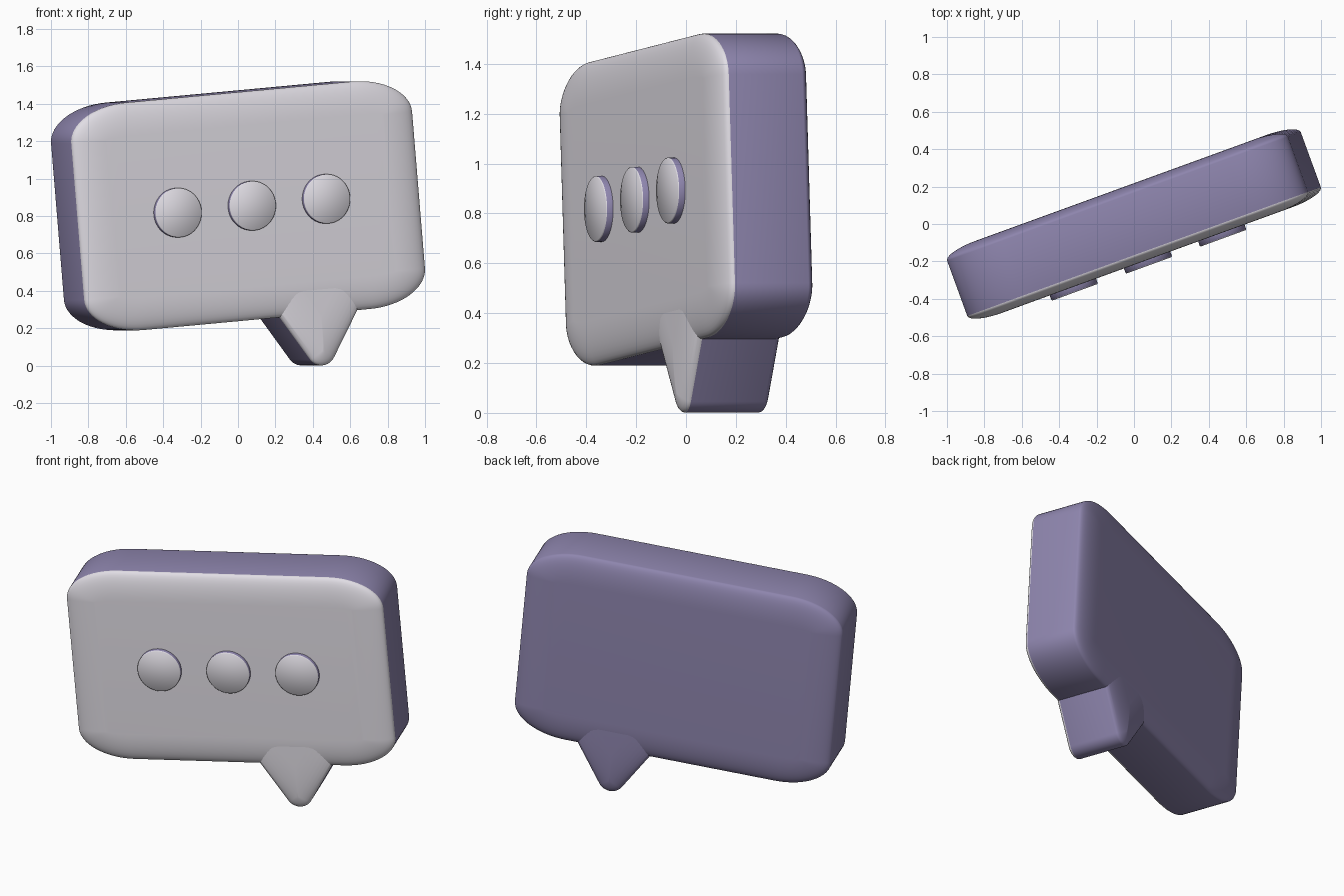
import bpy, bmesh, math

if "Cube" in bpy.data.objects:
    bpy.data.objects.remove(bpy.data.objects["Cube"])

YAW, ROLL, LIFT = math.radians(20), math.radians(-5), 0.855
EDGE, BULGE, SOFT = 0.157, 0.048, 0.18   # half thickness at rim, pillow height, pillow width


def material(name, colour):
    m = bpy.data.materials.new(name)
    m.diffuse_color = (*colour, 1)
    m.use_nodes = True
    m.node_tree.nodes["Principled BSDF"].inputs["Base Color"].default_value = m.diffuse_color
    return m


violet = material("violet", (0.27, 0.235, 0.42))
pale = material("pale_grey", (0.75, 0.725, 0.78))


def lofted(name, outline, rings, front_depth):
    """Loft outline(inset) through (inset, depth) rings; faces past front_depth are pale."""
    bm = bmesh.new()
    loops = [[bm.verts.new((a, -depth, b)) for a, b in outline(inset)]
             for inset, depth in rings]
    bm.faces.new(loops[0])
    bm.faces.new(loops[-1]).material_index = 1
    for (lo, hi, ring) in zip(loops, loops[1:], rings):
        for i in range(len(lo)):
            j = (i + 1) % len(lo)
            f = bm.faces.new((lo[i], lo[j], hi[j], hi[i]))
            f.material_index = 1 if ring[1] >= front_depth - 1e-5 else 0
    bmesh.ops.recalc_face_normals(bm, faces=bm.faces)
    me = bpy.data.meshes.new(name)
    bm.to_mesh(me)
    bm.free()
    me.materials.append(violet)
    me.materials.append(pale)
    ob = bpy.data.objects.new(name, me)
    bpy.context.collection.objects.link(ob)
    ob.rotation_euler = (0, ROLL, YAW)
    ob.location = (0, 0, LIFT)
    bpy.ops.object.select_all(action='DESELECT')
    ob.select_set(True)
    bpy.context.view_layer.objects.active = ob
    bpy.ops.object.shade_smooth_by_angle(angle=math.radians(50))
    return ob


def pillow_rings(bulge):
    """Symmetric rings: soft back, straight side wall, soft front."""
    n = 10
    half = []
    for k in range(n + 1):
        t = math.pi / 2 * k / n
        half.append((SOFT * (1 - math.cos(t)), EDGE + bulge * math.sin(t)))
    return [(d, -h) for d, h in reversed(half)] + half


# Bubble body: rectangle with wide elliptical corners
def body_outline(d):
    hw, hh, ca, cb = 0.973 - d, 0.61 - d, 0.33 - d, 0.19 - d
    pts = []
    for q, (sx, sz) in enumerate([(1, 1), (-1, 1), (-1, -1), (1, -1)]):
        for k in range(17):
            t = math.pi / 2 * (q + k / 16)
            pts.append((sx * (hw - ca) + ca * math.cos(t),
                        sz * (hh - cb) + cb * math.sin(t)))
    return pts


lofted("bubble_body", body_outline, pillow_rings(BULGE), EDGE)


# Bubble tail: wedge with a rounded tip, buried in the body
def tail_outline(d):
    th = math.atan(0.64)
    apex = -0.957 + d / math.sin(th)
    r = max(0.082 - d, 0.002)
    top = -0.25 - d
    half = (top - apex) * math.tan(th)
    cz = apex + r / math.sin(th)
    pts = [(0.348 + half, top), (0.348 - half, top)]
    for k in range(17):
        t = math.pi + th + (math.pi - 2 * th) * k / 16
        pts.append((0.348 + r * math.cos(t), cz + r * math.sin(t)))
    return pts


lofted("bubble_tail", tail_outline, pillow_rings(BULGE - 0.002), EDGE)

# Three raised dots
for i, x in enumerate((-0.424, 0, 0.424)):
    def dot_outline(d, x=x):
        return [(x + (0.132 - d) * math.cos(t * math.pi / 24),
                 (0.132 - d) * math.sin(t * math.pi / 24)) for t in range(48)]
    lofted(f"dot_{i + 1}", dot_outline,
           [(0, 0.195), (0, 0.231), (0.004, 0.235)], 0.231)
